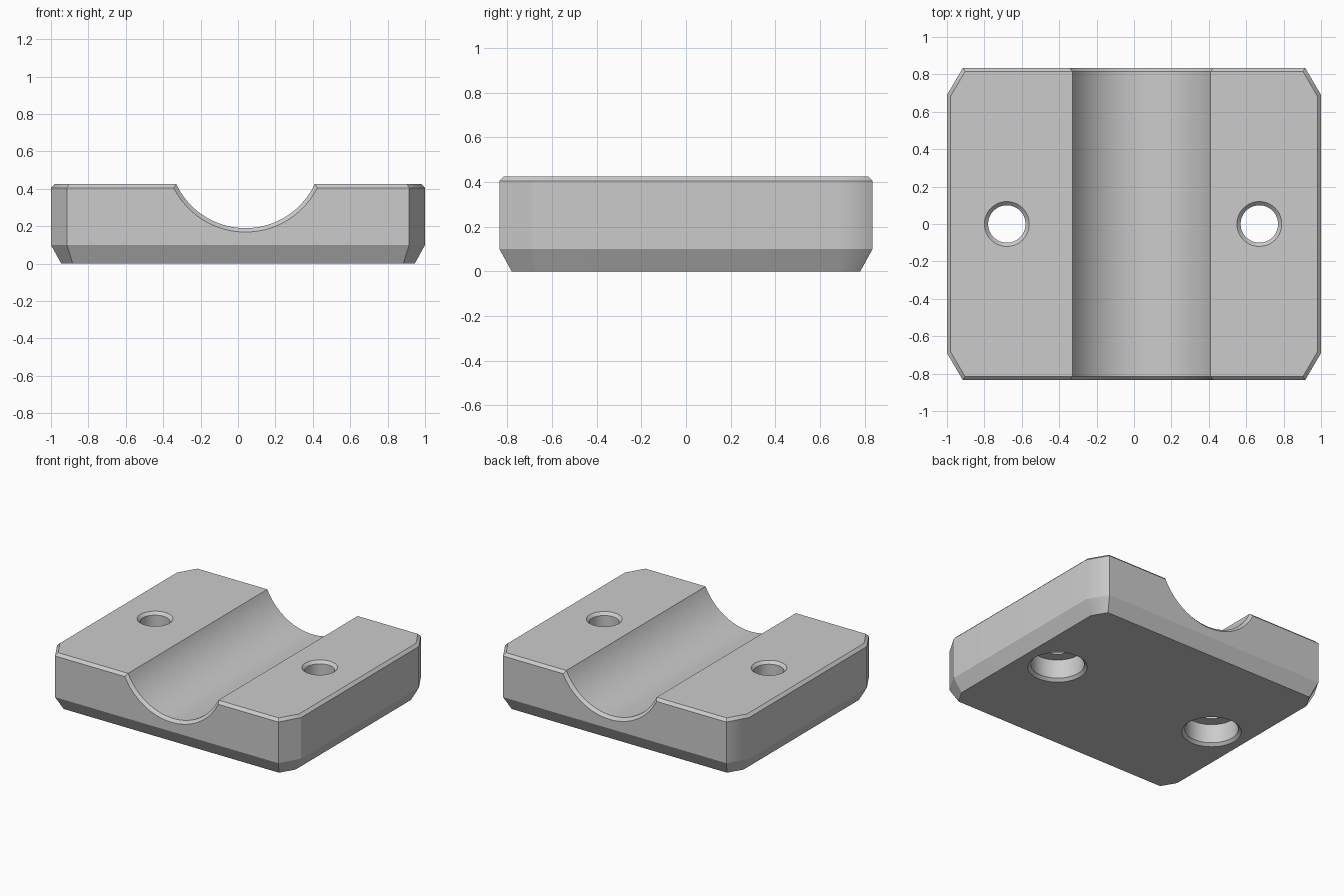
import bpy, bmesh, math
from mathutils import Matrix

HALF_X, HALF_Y, HEIGHT = 1.0, 0.835, 0.425
CUT_X, CUT_Y = 0.085, 0.145        # corner cut along x and y

cube = bpy.data.objects.get("Cube")
if cube:
    bpy.data.objects.remove(cube, do_unlink=True)

grey = bpy.data.materials.new("mid_grey")
grey.use_nodes = True
grey.diffuse_color = (0.6, 0.6, 0.6, 1)
grey.node_tree.nodes["Principled BSDF"].inputs["Base Color"].default_value = (0.6, 0.6, 0.6, 1)


def loft(name, rings):
    """Closed solid skinned through equal-sized rings of points."""
    bm = bmesh.new()
    loops = [[bm.verts.new(p) for p in ring] for ring in rings]
    n = len(loops[0])
    for low, high in zip(loops, loops[1:]):
        for i in range(n):
            j = (i + 1) % n
            bm.faces.new((low[i], low[j], high[j], high[i]))
    bm.faces.new(loops[0][::-1])
    bm.faces.new(loops[-1])
    bmesh.ops.recalc_face_normals(bm, faces=bm.faces)
    mesh = bpy.data.meshes.new(name)
    bm.to_mesh(mesh)
    bm.free()
    mesh.materials.append(grey)
    obj = bpy.data.objects.new(name, mesh)
    bpy.context.collection.objects.link(obj)
    return obj


def outline(inset, z):
    """Cut-corner rectangle, offset evenly inwards."""
    ax, ay = HALF_X - CUT_X - 0.577 * inset, HALF_Y - inset
    bx, by = HALF_X - inset, HALF_Y - CUT_Y - 0.268 * inset
    return [(bx, -by, z), (bx, by, z), (ax, ay, z), (-ax, ay, z),
            (-bx, by, z), (-bx, -by, z), (-ax, -ay, z), (ax, -ay, z)]


def turned(name, profile, sides, location, turn=0):
    """Round cutter from (radius, height) pairs."""
    rings = [[(r * math.cos(k * math.tau / sides), r * math.sin(k * math.tau / sides), h)
              for k in range(sides)] for r, h in profile]
    obj = loft(name, rings)
    obj.data.transform(Matrix.Translation(location) @ Matrix.Rotation(turn, 4, 'X'))
    obj.hide_render = True
    return obj


# Block with bevelled top and bottom rims
block = loft("clamp_block", [outline(0.055, 0), outline(0, 0.1),
                             outline(0, HEIGHT - 0.02), outline(0.02, HEIGHT)])

# Round channel, flared at both ends
flare = HALF_Y - 0.02
cutters = [turned("channel_cutter",
                  [(0.514, -flare - 0.1), (0.409, -flare), (0.409, flare), (0.514, flare + 0.1)],
                  128, (0.04, 0, 0.599), math.pi / 2)]

# Screw holes with wide pockets underneath
for side, x in (("right", -0.68), ("left", 0.67)):
    cutters.append(turned(side + "_hole_cutter",
                          [(0.25, -0.05), (0.18, 0.02), (0.18, 0.16), (0.1, 0.16),
                           (0.1, HEIGHT - 0.02), (0.15, HEIGHT + 0.03)],
                          64, (x, 0, 0)))

bpy.context.view_layer.objects.active = block
for cutter in cutters:
    mod = block.modifiers.new(cutter.name, 'BOOLEAN')
    mod.operation, mod.solver, mod.object = 'DIFFERENCE', 'EXACT', cutter
    bpy.ops.object.modifier_apply(modifier=mod.name)
for cutter in cutters:
    bpy.data.objects.remove(cutter, do_unlink=True)

# Smooth curves, crisp edges; the two back corners blend into the sides
bm = bmesh.new()
bm.from_mesh(block.data)
for face in bm.faces:
    face.smooth = True
for edge in bm.edges:
    a, b = (v.co for v in edge.verts)
    back_corner = min(a.y, b.y) > 0.6 and abs(a.z - b.z) > 0.05
    limit = math.radians(32 if back_corner else 25)
    edge.smooth = edge.calc_face_angle(0) < limit
bm.to_mesh(block.data)
bm.free()
weighted = block.modifiers.new("weighted_normals", 'WEIGHTED_NORMAL')
weighted.keep_sharp = True
